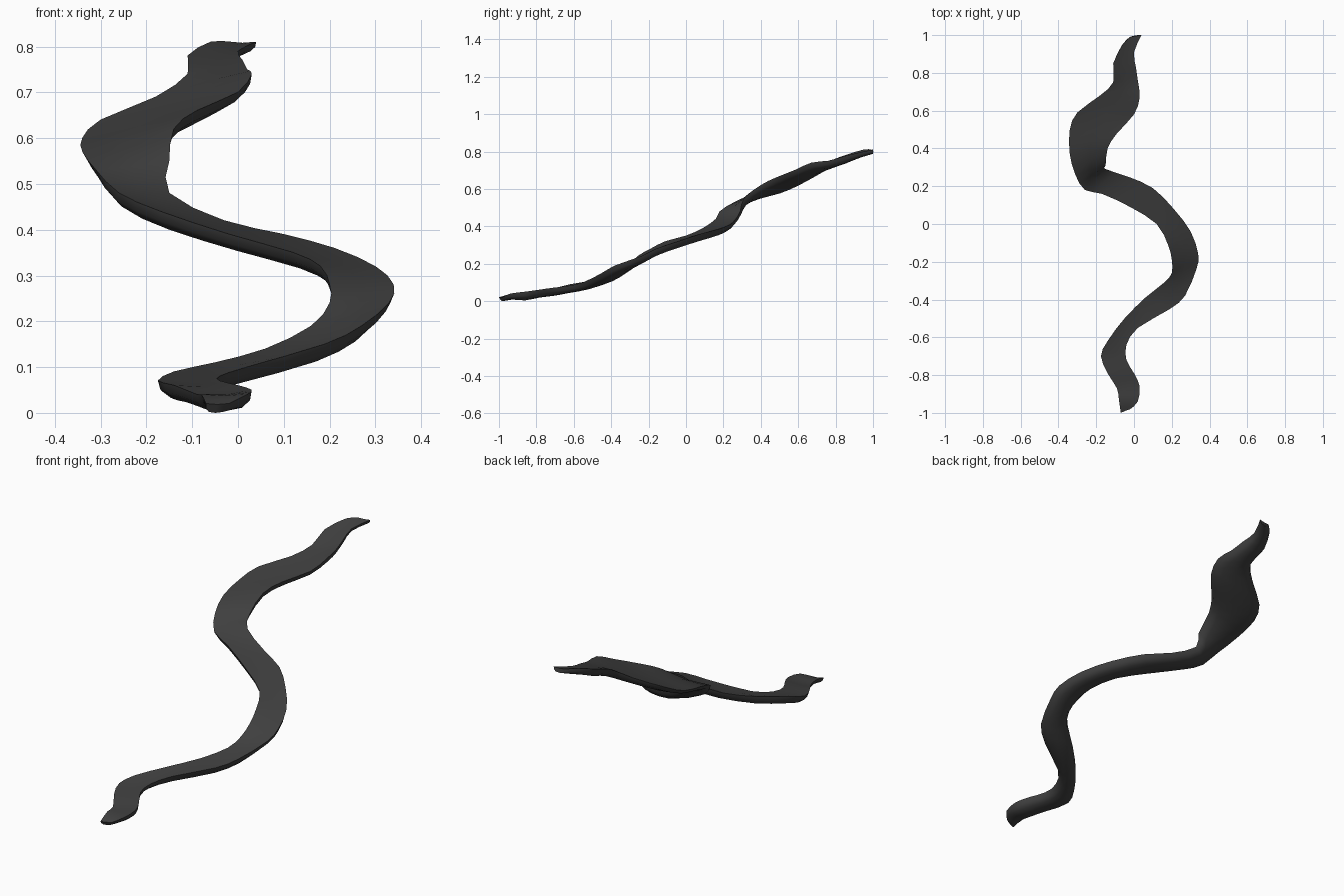
import bpy
import bmesh
import math
from mathutils import Vector

default_cube = bpy.data.objects.get("Cube")
if default_cube:
    bpy.data.objects.remove(default_cube, do_unlink=True)

# Rims of the winding path from the low end to the high end, in hundredths
LEFT_RIM = [
    (-7, -100, 3), (-8, -93, 5), (-9, -87, 5), (-14, -79, 7), (-17.5, -70, 8),
    (-14, -62, 10), (-5, -50, 12), (6, -39, 15), (16, -31, 20), (20, -26, 25),
    (20, -19, 29), (18, -11, 33), (12, 0, 36), (-2, 9, 40), (-17, 16, 45),
    (-26, 18, 49), (-31, 26, 54), (-34, 37, 58), (-34, 50, 61), (-30, 59, 65),
    (-18, 68, 70), (-11, 75, 75), (-11, 85, 79), (-6, 95, 82), (-2, 99, 82)]
RIGHT_RIM = [
    (-2, -98, 3), (2, -94, 5), (3, -86, 6), (0, -79, 7), (-4, -72, 8),
    (-4, -64, 9), (2, -55, 11), (19, -45, 16), (27, -38, 20), (33, -24, 25),
    (34, -16, 29), (30, -4, 33), (21, 8, 37), (10, 19, 40), (-3, 25, 43),
    (-15, 29, 49), (-15, 31, 56), (-14, 40, 63), (-9, 48, 67), (0, 58, 71),
    (3, 67, 75), (2, 76, 76), (1, 83, 78), (0, 91, 80), (4, 100, 82)]
THICKNESS = 0.042
STEPS = 2


def smooth_line(points):
    """Pass a gentle curve through every rim point."""
    points = [Vector(p) / 100 for p in points]
    line = []
    for i in range(len(points) - 1):
        before = points[max(i - 1, 0)]
        start, end = points[i], points[i + 1]
        after = points[min(i + 2, len(points) - 1)]
        for step in range(STEPS):
            t = step / STEPS
            line.append(0.5 * (2 * start + (end - before) * t
                               + (2 * before - 5 * start + 4 * end - after) * t ** 2
                               + (3 * start - before - 3 * end + after) * t ** 3))
    line.append(points[-1])
    return line


def cross_section(left, right, tangent, depth):
    """Flat walking surface above a shallow rounded belly."""
    across = right - left
    down = tangent.cross(across).normalized()
    if down.z > 0:
        down.negate()
    ring = [left, left.lerp(right, 0.5) + down * depth * 0.1, right]
    for fraction, drop in ((0.96, 0.5), (0.8, 0.9), (0.5, 1), (0.2, 0.9), (0.04, 0.5)):
        ring.append(left + across * fraction + down * depth * drop)
    return ring


def build_path(name, material):
    left, right = smooth_line(LEFT_RIM), smooth_line(RIGHT_RIM)
    centre = [a.lerp(b, 0.5) for a, b in zip(left, right)]
    last = len(centre) - 1
    bm = bmesh.new()
    rings = []
    for i in range(last + 1):
        tangent = centre[min(i + 1, last)] - centre[max(i - 1, 0)]
        # The belly thins out toward both tips
        from_tip = min(i, last - i) / (2 * STEPS)
        depth = THICKNESS * min(1, 0.55 + 0.45 * from_tip)
        ring = cross_section(left[i], right[i], tangent, depth)
        rings.append([bm.verts.new(p) for p in ring])

    # Skin between neighbouring sections, then close both tips
    for ring, following in zip(rings, rings[1:]):
        for j in range(len(ring)):
            k = (j + 1) % len(ring)
            bm.faces.new((ring[j], ring[k], following[k], following[j]))
    bm.faces.new(rings[0])
    bm.faces.new(rings[-1])
    bmesh.ops.recalc_face_normals(bm, faces=bm.faces)

    # Rest the lowest point on the ground
    lowest = min(v.co.z for v in bm.verts)
    bmesh.ops.translate(bm, verts=bm.verts, vec=(0, 0, -lowest))

    mesh = bpy.data.meshes.new(name)
    bm.to_mesh(mesh)
    bm.free()
    mesh.materials.append(material)
    path = bpy.data.objects.new(name, mesh)
    bpy.context.collection.objects.link(path)
    bpy.ops.object.select_all(action='DESELECT')
    path.select_set(True)
    bpy.context.view_layer.objects.active = path
    bpy.ops.object.shade_smooth_by_angle(angle=math.radians(50))
    return path


# One dark stone colour for the whole path
colour = (0.05, 0.05, 0.05, 1)
dark_grey = bpy.data.materials.new("dark_grey")
dark_grey.use_nodes = True
dark_grey.diffuse_color = colour
dark_grey.node_tree.nodes["Principled BSDF"].inputs["Base Color"].default_value = colour

build_path("winding_path", dark_grey)
